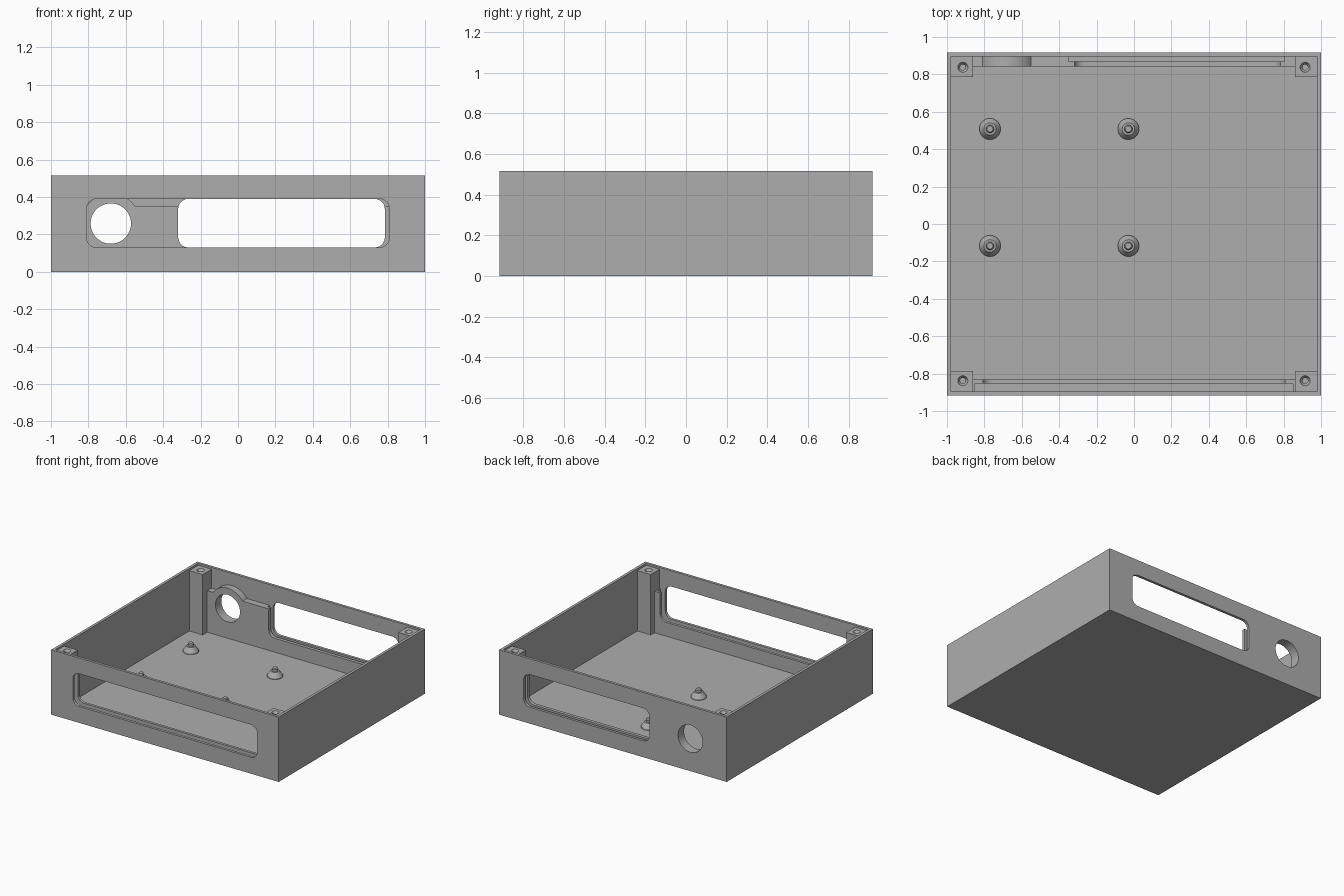
import bpy, bmesh, math
from mathutils import Matrix

old = bpy.data.objects.get("Cube")
if old:
    bpy.data.objects.remove(old, do_unlink=True)

grey = bpy.data.materials.new("plain grey")
grey.use_nodes = True
grey.diffuse_color = (0.42, 0.42, 0.42, 1)
grey.node_tree.nodes["Principled BSDF"].inputs["Base Color"].default_value = grey.diffuse_color

W, D, H = 1.0, 0.917, 0.515      # half width, half depth, height
IX, IY = 0.978, 0.896            # inner wall faces
FLOOR, POST_TOP = 0.02, 0.5
SILL, HEAD, RAIL_TOP = 0.13, 0.39, 0.35


def make(name, bm):
    bmesh.ops.recalc_face_normals(bm, faces=bm.faces)
    mesh = bpy.data.meshes.new(name)
    bm.to_mesh(mesh)
    bm.free()
    obj = bpy.data.objects.new(name, mesh)
    bpy.context.collection.objects.link(obj)
    mesh.materials.append(grey)
    return obj


def box(name, x, y, z):
    bm = bmesh.new()
    bmesh.ops.create_cube(bm, size=1)
    for v in bm.verts:
        for i, (a, b) in enumerate((x, y, z)):
            v.co[i] = a if v.co[i] < 0 else b
    return make(name, bm)


def prism(name, outline, y):
    """Extrude an x-z outline along y."""
    bm = bmesh.new()
    face = bm.faces.new([bm.verts.new((px, y[0], pz)) for px, pz in outline])
    ext = bmesh.ops.extrude_face_region(bm, geom=[face])["geom"]
    bmesh.ops.translate(bm, vec=(0, y[1] - y[0], 0),
                        verts=[g for g in ext if isinstance(g, bmesh.types.BMVert)])
    return make(name, bm)


def arc(cx, cz, r, start, end, n):
    angles = [math.radians(start + (end - start) * i / n) for i in range(n + 1)]
    return [(cx + r * math.cos(a), cz + r * math.sin(a)) for a in angles]


def window(x, y, r=0.055):
    pts = []
    for cx, cz, a in ((x[1] - r, HEAD - r, 0), (x[0] + r, HEAD - r, 90),
                      (x[0] + r, SILL + r, 180), (x[1] - r, SILL + r, 270)):
        pts += arc(cx, cz, r, a, a + 90, 8)
    return prism("window_cutter", pts, y)


def disc(r, y):
    return prism("hole_cutter", arc(HOLE[0], HOLE[1], r, 0, 360, 48)[:-1], y)


def lathe(name, profile, n=32):
    """Spin (radius, z) points about z."""
    bm = bmesh.new()
    verts = [bm.verts.new((r, 0, z)) for r, z in profile]
    edges = [bm.edges.new(p) for p in zip(verts, verts[1:])]
    bmesh.ops.spin(bm, geom=verts + edges, axis=(0, 0, 1), cent=(0, 0, 0),
                   angle=math.tau, steps=n)
    bmesh.ops.remove_doubles(bm, verts=bm.verts, dist=1e-5)
    return make(name, bm)


def combine(obj, other, operation="DIFFERENCE"):
    """Apply a boolean and discard the helper object."""
    mod = obj.modifiers.new("cut", "BOOLEAN")
    mod.operation, mod.object, mod.solver = operation, other, "EXACT"
    bpy.context.view_layer.update()
    graph = bpy.context.evaluated_depsgraph_get()
    mesh = bpy.data.meshes.new_from_object(obj.evaluated_get(graph))
    obj.modifiers.clear()
    obj.data = mesh
    bpy.data.objects.remove(other, do_unlink=True)


def smooth(obj):
    bpy.ops.object.select_all(action="DESELECT")
    obj.select_set(True)
    bpy.context.view_layer.objects.active = obj
    bpy.ops.object.shade_smooth_by_angle(angle=math.radians(25))


HOLE, HOLE_R, BOSS_R = (-0.68, 0.258), 0.108, 0.16
FRONT_X, BACK_X = (-0.81, 0.81), (-0.32, 0.785)
POST_X, POST_Y = 0.86, 0.785

# Open-topped case with front window, back window and round back port
case = box("case", (-W, W), (-D, D), (0, H))
combine(case, box("cavity", (-IX, IX), (-IY, IY), (FLOOR, 1)))
combine(case, window(FRONT_X, (-1, -0.87)))
combine(case, window(BACK_X, (0.87, 1)))
combine(case, disc(HOLE_R, (0.87, 1)))
smooth(case)

# Front panel holder: a U-shaped rail with a slot against the wall
front_holder = box("front_panel_holder", (-POST_X, POST_X), (-IY, -0.832), (FLOOR, RAIL_TOP))
combine(front_holder, box("slot", (-0.85, 0.85), (-0.91, -0.853), (0.105, 1)))
combine(front_holder, window(FRONT_X, (-1, -0.7)))
smooth(front_holder)

# Back panel holder: rail with a round boss at the port and a slot at the window
back_holder = box("back_panel_holder", (-POST_X, POST_X), (0.842, IY), (FLOOR, RAIL_TOP))
combine(back_holder, disc(BOSS_R, (0.842, IY)), "UNION")
combine(back_holder, box("slot", (-0.35, 0.805), (0.869, 0.91), (0.105, 1)))
combine(back_holder, window(BACK_X, (0.7, 1)))
combine(back_holder, disc(HOLE_R, (0.7, 1)))
smooth(back_holder)

# Corner screw posts with tapered pilot holes
for side, sx in (("right", -1), ("left", 1)):
    for end, sy in (("front", -1), ("back", 1)):
        post = box(f"{end}_{side}_post", sorted((sx * POST_X, sx * IX)),
                   sorted((sy * POST_Y, sy * IY)), (FLOOR, POST_TOP))
        bore = lathe("bore", [(0, 0.3), (0.015, 0.3), (0.015, 0.48), (0.027, POST_TOP),
                              (0.027, 0.55), (0, 0.55)])
        bore.data.transform(Matrix.Translation((sx * 0.915, sy * 0.838, 0)))
        combine(post, bore)
        smooth(post)

# Board pegs: conical foot with a locating pin
for row, y in (("front", -0.117), ("back", 0.508)):
    for side, x in (("right", -0.77), ("left", -0.03)):
        peg = lathe(f"{row}_{side}_peg", [(0, 0), (0.057, 0), (0.057, 0.01), (0.033, 0.045),
                                          (0.022, 0.045), (0.022, 0.062), (0.016, 0.07), (0, 0.07)])
        peg.location = (x, y, FLOOR)
        smooth(peg)
